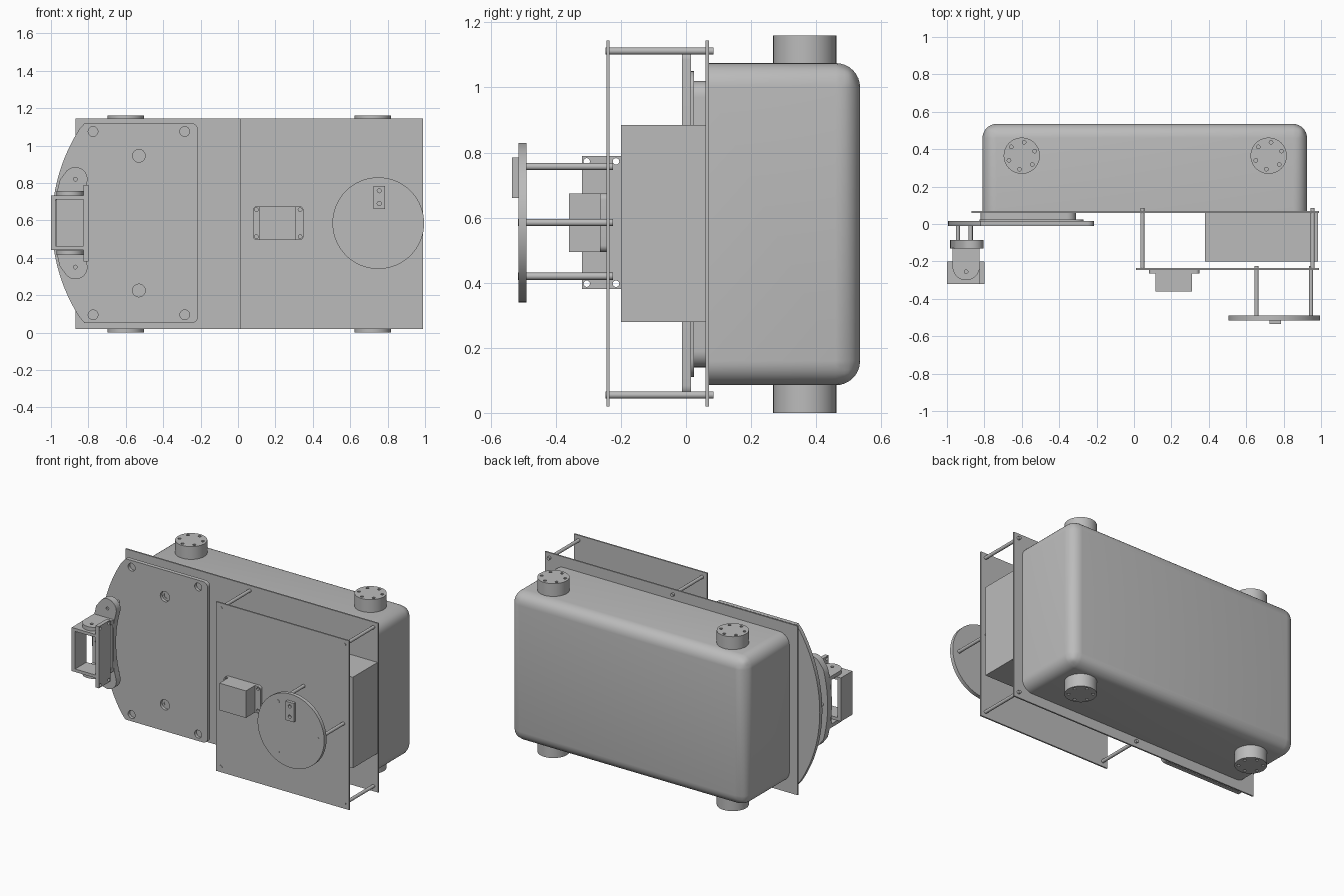
import bpy, bmesh, math
from mathutils import Vector

if "Cube" in bpy.data.objects:
    bpy.data.objects.remove(bpy.data.objects["Cube"])

grey = bpy.data.materials.new("neutral grey")
grey.use_nodes = True
colour = (0.5, 0.5, 0.5, 1)
grey.diffuse_color = colour
grey.node_tree.nodes["Principled BSDF"].inputs["Base Color"].default_value = colour

PLACE = {"X": lambda a, b, d: (d, a, b),
         "Y": lambda a, b, d: (a, d, b),
         "Z": lambda a, b, d: (a, b, d)}
MID = 0.585


def add_prism(bm, pts, axis, lo, hi):
    rings = [[bm.verts.new(PLACE[axis](a, b, d)) for a, b in pts] for d in (lo, hi)]
    n = len(pts)
    bm.faces.new(rings[0])
    bm.faces.new(rings[1][::-1])
    for i in range(n):
        j = (i + 1) % n
        bm.faces.new((rings[0][j], rings[0][i], rings[1][i], rings[1][j]))


def finish(name, bm):
    bmesh.ops.recalc_face_normals(bm, faces=bm.faces)
    mesh = bpy.data.meshes.new(name)
    bm.to_mesh(mesh)
    bm.free()
    mesh.materials.append(grey)
    ob = bpy.data.objects.new(name, mesh)
    bpy.context.collection.objects.link(ob)
    return ob


def prism(name, pts, axis, lo, hi):
    bm = bmesh.new()
    add_prism(bm, pts, axis, lo, hi)
    return finish(name, bm)


def arc(ca, cb, r, start, end, n=8):
    return [(ca + r * math.cos(math.radians(start + (end - start) * i / n)),
             cb + r * math.sin(math.radians(start + (end - start) * i / n)))
            for i in range(n + 1)]


def circle(ca, cb, r, n=24):
    return arc(ca, cb, r, 0, 360, n)[:-1]


def rect(a0, a1, b0, b1, r=0):
    if not r:
        return [(a0, b0), (a1, b0), (a1, b1), (a0, b1)]
    return (arc(a0 + r, b0 + r, r, 180, 270) + arc(a1 - r, b0 + r, r, 270, 360)
            + arc(a1 - r, b1 - r, r, 0, 90) + arc(a0 + r, b1 - r, r, 90, 180))


def box(name, x, y, z):
    return prism(name, rect(*x, *z), "Y", *y)


def cut(ob, shapes, axis, lo, hi):
    # subtract a set of prisms, then drop the cutter
    bm = bmesh.new()
    for pts in shapes:
        add_prism(bm, pts, axis, lo, hi)
    cutter = finish("cutter", bm)
    cutter.hide_render = True
    mod = ob.modifiers.new("holes", "BOOLEAN")
    mod.operation, mod.solver, mod.object = "DIFFERENCE", "EXACT", cutter
    bpy.context.view_layer.objects.active = ob
    bpy.ops.object.modifier_apply(modifier=mod.name)
    bpy.data.objects.remove(cutter)


def smooth(ob):
    bpy.ops.object.select_all(action="DESELECT")
    ob.select_set(True)
    bpy.context.view_layer.objects.active = ob
    bpy.ops.object.shade_smooth_by_angle(angle=math.radians(35))


# Rounded tank: every edge softened except the open front rim
bm = bmesh.new()
add_prism(bm, rect(-0.81, 0.925, 0.085, 1.075), "Y", 0.07, 0.535)
edges = [e for e in bm.edges if max(v.co.y for v in e.verts) > 0.1]
bmesh.ops.bevel(bm, geom=edges, offset=0.075, segments=8, profile=0.5, affect="EDGES")
tank = finish("tank", bm)

# Ports above and below the tank, each with a ring of bolt holes
for x, side in ((-0.6, "right"), (0.72, "left")):
    holes = [circle(px, py, 0.01, 10) for px, py in arc(x, 0.365, 0.073, 20, 320, 5)]
    for level, lo, hi, c0, c1 in (("upper", 1.07, 1.16, 1.14, 1.2),
                                  ("lower", 0, 0.09, -0.05, 0.02)):
        port = prism(f"{level}_{side}_port", circle(x, 0.365, 0.097, 40), "Z", lo, hi)
        cut(port, holes, "Z", c0, c1)

# Mounting panel, spaced front panel and equipment box
box("mounting_panel", (-0.87, 0.99), (0.06, 0.07), (0.02, 1.145))
box("front_panel", (0.01, 0.99), (-0.245, -0.235), (0.02, 1.145))
box("equipment_box", (0.38, 0.985), (-0.2, 0.06), (0.28, 0.885))
for x in (0.045, 0.955):
    for z in (0.055, 1.112):
        prism("panel_standoff", circle(x, z, 0.011, 16), "Y", -0.247, 0.085)

# Disc carried on three standoffs, with a small two-hole block
disc = prism("sensor_disc", circle(0.75, MID, 0.245, 64), "Y", -0.515, -0.49)
for x, z in ((0.655, 0.757), (0.655, 0.42), (0.947, MID)):
    prism("disc_standoff", circle(x, z, 0.011, 16), "Y", -0.517, -0.225)
block = box("disc_block", (0.725, 0.785), (-0.535, -0.515), (0.66, 0.785))
cut(block, [circle(0.755, z, 0.011, 12) for z in (0.69, 0.758)], "Y", -0.6, -0.518)

# Small sensor housing with screw tabs
box("sensor_housing", (0.115, 0.31), (-0.36, -0.245), (0.495, 0.675))
tabs = prism("sensor_tabs", rect(0.08, 0.35, 0.495, 0.675, 0.02), "Y", -0.265, -0.245)
cut(tabs, [circle(x, z, 0.01, 12) for x in (0.098, 0.332) for z in (0.513, 0.657)],
    "Y", -0.3, -0.25)

# Flange plate with a bowed outer edge
BOW = -0.061
bowed = arc(BOW, MID, 0.934, 147.5, 212.5, 24)
flange_pts = (arc(-0.25, 1.085, 0.035, 0, 90) + [(-0.82, 1.12)] + bowed
              + [(-0.82, 0.05)] + arc(-0.25, 0.085, 0.035, 270, 360))
flange = prism("flange_plate", flange_pts, "Y", -0.012, 0.015)
cut(flange, [circle(x, z, 0.026) for x in (-0.775, -0.285) for z in (0.095, 1.075)]
    + [circle(-0.53, z, 0.034) for z in (0.225, 0.945)], "Y", -0.05, 0.008)
cut(flange, [circle(-0.53, z, 0.02) for z in (0.225, 0.945)], "Y", -0.05, 0.05)

# Raised body behind the flange, flared where it meets the plate
prism("flange_body", rect(-0.82, -0.31, 0.14, 1.02, 0.05), "Y", 0.01, 0.062)
prism("flange_flare", rect(-0.825, -0.27, 0.11, 1.05, 0.06), "Y", 0.014, 0.025)

# Crescent arm on standoffs
SWEEP, RAD = 16.2, 0.842
end = math.radians(SWEEP)
tip_x, tip_dz = BOW - RAD * math.cos(end), RAD * math.sin(end)
outer = [(BOW - (RAD + 0.065 + 0.015 * math.cos(a * 1.5)) * math.cos(a),
          MID + (RAD + 0.08) * math.sin(a))
         for a in [end * (0.9 - 0.1 * i) for i in range(19)]]
inner = arc(BOW, MID, RAD - 0.065, 180 + SWEEP, 180 - SWEEP, 16)
crescent_pts = (arc(tip_x, MID + tip_dz, 0.065, -SWEEP, 180 - SWEEP, 14)[1:-1] + outer
                + arc(tip_x, MID - tip_dz, 0.065, 180 + SWEEP, 360 + SWEEP, 14)[1:-1]
                + inner)
crescent = prism("crescent_arm", crescent_pts, "Y", -0.13, -0.085)
cut(crescent, [circle(-0.87, MID + s * 0.235, 0.01, 12) for s in (-1, 1)],
    "Y", -0.2, -0.12)
for x, dz in ((-0.873, 0.235), (-0.873, -0.235), (-0.942, 0)):
    prism("arm_standoff", circle(x, MID + dz, 0.011, 16), "Y", -0.09, -0.01)

# Yoke: back plate and two rounded cheeks
yoke = box("yoke_back", (-0.97, -0.825), (-0.145, -0.125), (0.415, 0.755))
cut(yoke, [circle(-0.94, MID, 0.01, 12)], "Y", -0.2, -0.14)
cheek_pts = arc(-0.8975, -0.228, 0.0725, 180, 360, 20) + [(-0.825, -0.125), (-0.97, -0.125)]
for z0, z1 in ((0.415, 0.44), (0.733, 0.758)):
    cheek = prism("yoke_cheek", cheek_pts, "Z", z0, z1)
    cut(cheek, [circle(-0.8975, -0.255, 0.01, 12)], "Z", z0 - 0.1, z1 + 0.1)

# Open frame held in the yoke, with a drilled side plate
frame = box("swivel_frame", (-1.0, -0.82), (-0.32, -0.2), (0.442, 0.732))
cut(frame, [rect(-0.975, -0.825, 0.462, 0.712)], "Y", -0.5, 0)
side = box("swivel_side_plate", (-0.825, -0.8), (-0.32, -0.2), (0.38, 0.79))
cut(side, [circle(y, z, 0.01, 12) for y in (-0.305, -0.215) for z in (0.397, 0.773)],
    "X", -1, -0.5)

for ob in list(bpy.context.scene.objects):
    if ob.type == "MESH" and ob.data.materials and ob.data.materials[0] == grey:
        smooth(ob)
